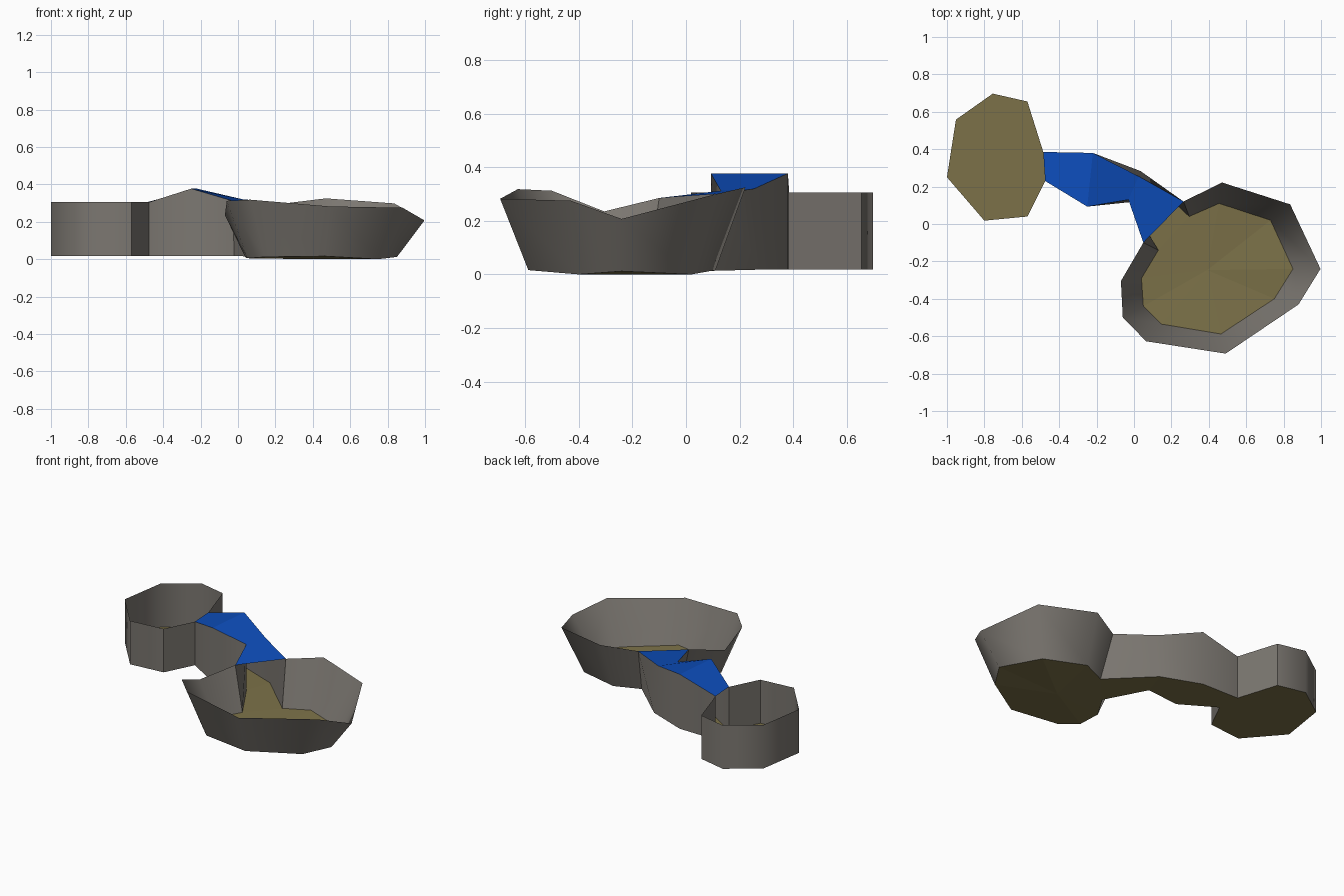
import bpy

if "Cube" in bpy.data.objects:
    bpy.data.objects.remove(bpy.data.objects["Cube"])


def material(name, rgb):
    m = bpy.data.materials.new(name)
    m.diffuse_color = (*rgb, 1)
    m.use_nodes = True
    m.node_tree.nodes["Principled BSDF"].inputs["Base Color"].default_value = m.diffuse_color
    return m


STONE = material("grey stone", (0.20, 0.185, 0.165))
BED = material("olive bed", (0.20, 0.165, 0.065))
WATER = material("blue water", (0.004, 0.075, 0.50))


def make(name, verts, faces, mat, smooth=False):
    me = bpy.data.meshes.new(name)
    me.from_pydata(verts, [], faces)
    me.materials.append(mat)
    me.update()
    ob = bpy.data.objects.new(name, me)
    bpy.context.collection.objects.link(ob)
    if smooth:
        bpy.context.view_layer.objects.active = ob
        ob.select_set(True)
        bpy.ops.object.shade_smooth_by_angle(angle=1.0)
        ob.select_set(False)
    return ob


def strip(name, a, b, mat, smooth=False):
    """Row of quads between two equally long point lists."""
    n = len(a)
    make(name, a + b, [(i, i + 1, n + i + 1, n + i) for i in range(n - 1)], mat, smooth)


def fan(name, ring, mat):
    """Floor made of triangles around a centre point."""
    n = len(ring)
    c = (sum(p[0] for p in ring) / n, sum(p[1] for p in ring) / n, min(p[2] for p in ring))
    make(name, ring + [c], [(i, (i + 1) % n, n) for i in range(n)], mat)


# small basin: outline runs counterclockwise from one side of the opening to the other
small = [(-0.485, 0.385), (-0.57, 0.655), (-0.755, 0.697), (-0.952, 0.558),
         (-1.0, 0.25), (-0.80, 0.018), (-0.57, 0.04), (-0.475, 0.23)]
low = [(x, y, 0.018) for x, y in small]
strip("small_basin_wall", [(x, y, 0.305) for x, y in small], low, STONE, True)
fan("small_basin_floor", low, BED)

# large basin: flared wall with an uneven rim, open where the channel enters
rim = [(0.05, -0.10, 0.285), (-0.07, -0.305, 0.235), (-0.06, -0.50, 0.312),
       (0.065, -0.627, 0.318), (0.49, -0.693, 0.282), (0.88, -0.43, 0.275),
       (0.997, -0.24, 0.207), (0.835, 0.105, 0.298), (0.47, 0.222, 0.325),
       (0.265, 0.12, 0.30)]
base = [(0.13, -0.14, 0.01), (0.04, -0.29, 0.008), (0.05, -0.44, 0.005),
        (0.145, -0.535, 0.012), (0.465, -0.588, 0.016), (0.75, -0.40, 0.0),
        (0.85, -0.24, 0.012), (0.73, 0.02, 0.0), (0.455, 0.11, 0.016),
        (0.295, 0.04, 0.012)]
strip("large_basin_wall", rim, base, STONE, True)
fan("large_basin_floor", base, BED)

# channel: two banks, a bed, and water stretched between the bank tops
north_top = [(-0.485, 0.385, 0.305), (-0.22, 0.38, 0.377), (0.025, 0.255, 0.32), rim[-1]]
south_top = [(-0.475, 0.23, 0.305), (-0.25, 0.093, 0.377), (-0.03, 0.13, 0.312), rim[0]]
north_low = [low[0], (-0.22, 0.38, 0.018), (0.035, 0.283, 0.018), base[-1]]
south_low = [low[-1], (-0.25, 0.093, 0.018), (-0.02, 0.117, 0.018), base[0]]
strip("channel_north_bank", north_low, north_top, STONE, True)
strip("channel_south_bank", south_top, south_low, STONE, True)
strip("channel_bed", south_low, north_low, BED)
strip("channel_water", south_top, north_top, WATER)
